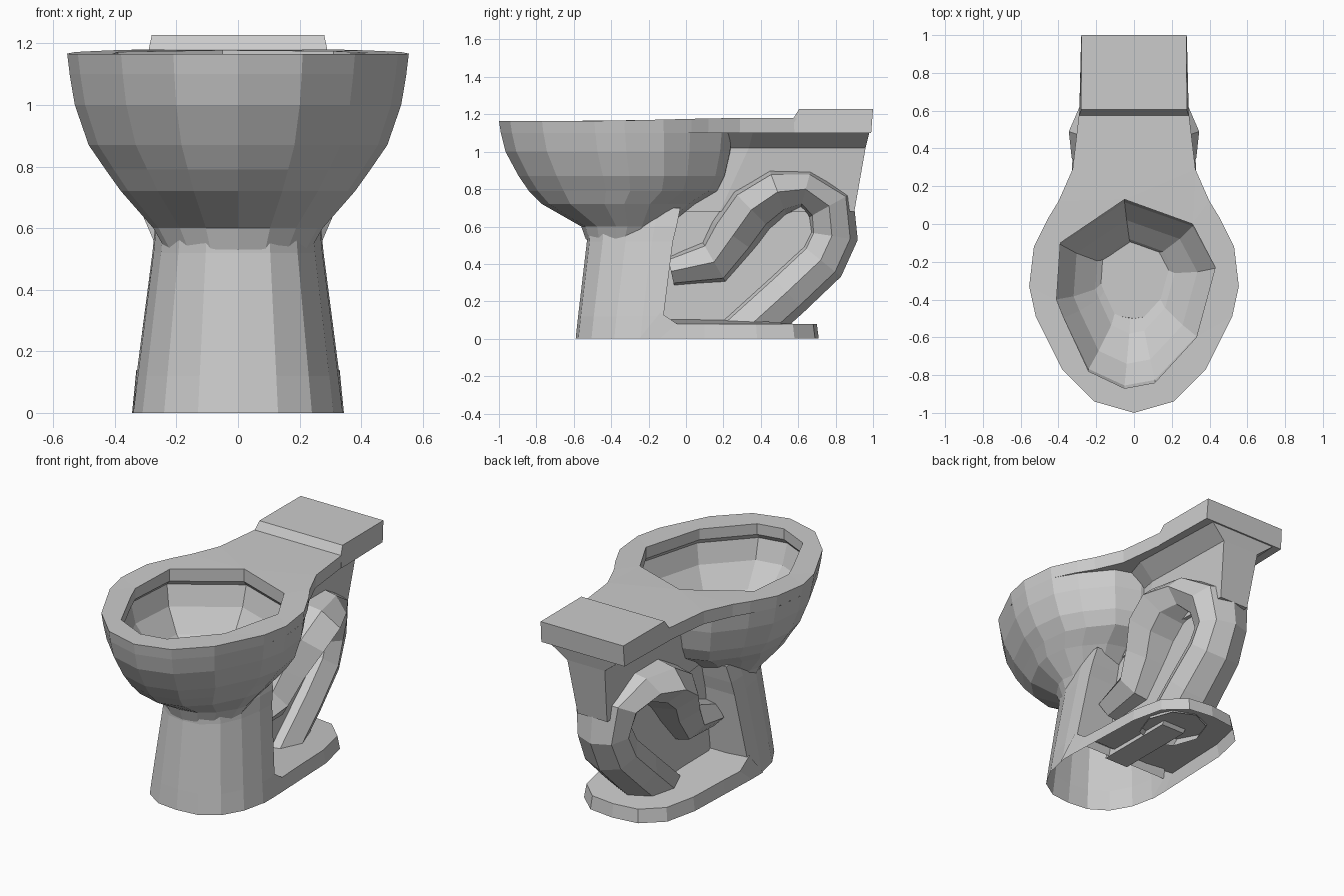
import bpy, bmesh, math
from mathutils import Vector

if "Cube" in bpy.data.objects:
    bpy.data.objects.remove(bpy.data.objects["Cube"])


def finish(name, bm, flip=False):
    bmesh.ops.recalc_face_normals(bm, faces=bm.faces)
    if flip:
        bmesh.ops.reverse_faces(bm, faces=bm.faces)
    me = bpy.data.meshes.new(name)
    bm.to_mesh(me)
    bm.free()
    ob = bpy.data.objects.new(name, me)
    bpy.context.collection.objects.link(ob)
    return ob


def loop(half):
    """Mirror a half outline (front to back) into a closed loop."""
    return half + [(-x, y) for x, y in reversed(half) if x > 1e-6]


def skin(bm, a, b, closed=True):
    n = len(a)
    for i in range(n if closed else n - 1):
        j = (i + 1) % n
        bm.faces.new((a[i], a[j], b[j], b[i]))


def loft(name, rings, first=False, last=False, flip=False):
    bm = bmesh.new()
    vs = [[bm.verts.new(p) for p in r] for r in rings]
    for a, b in zip(vs, vs[1:]):
        skin(bm, a, b)
    if first:
        bm.faces.new(vs[0])
    if last:
        bm.faces.new(vs[-1])
    return finish(name, bm, flip)


def fit(outline, z, hw, y0, y1):
    """Fit an outline to a half width and a y range at height z."""
    mx = max(p[0] for p in outline)
    lo, hi = min(p[1] for p in outline), max(p[1] for p in outline)
    return [Vector((x / mx * hw, y0 + (y - lo) / (hi - lo) * (y1 - y0), z))
            for x, y in outline]


# rim deck: flat top with the bowl opening, thin edge, underside at the rear
front = [(0.0, -1.0), (0.21, -0.94), (0.38, -0.77), (0.52, -0.49),
         (0.555, -0.33), (0.53, -0.12)]
deck = loop(front + [(0.455, 0.03), (0.40, 0.12), (0.325, 0.29), (0.29, 0.59)])
hole = [(-0.05, 0.13), (0.31, 0.0), (0.43, -0.23), (0.33, -0.6), (0.11, -0.84),
        (-0.05, -0.87), (-0.24, -0.78), (-0.37, -0.5), (-0.41, -0.4), (-0.39, -0.1)]


def deck_z(y):
    return 1.165 + 0.015 * min(1, max(0, (y + 0.4) / 0.6))


bm = bmesh.new()
top = [bm.verts.new((x, y, deck_z(y))) for x, y in deck]
low = [bm.verts.new((x * 0.985, y * 0.99, 1.1)) for x, y in deck]
inner = [bm.verts.new((x, y, deck_z(y))) for x, y in hole]
edges = [bm.edges.new((r[i], r[(i + 1) % len(r)]))
         for r in (top, inner) for i in range(len(r))]
bmesh.ops.triangle_fill(bm, edges=edges, use_beauty=True, normal=(0, 0, 1))
skin(bm, top, low)
bm.faces.new([v for v in low if v.co.y > 0.0] + [bm.verts.new((0, 0.2, 1.1))])
finish("rim_deck", bm)

# raised rear shelf with a sloped front edge
shelf = [(0.58, 1.1, 0.29), (0.575, 1.18, 0.29), (0.605, 1.228, 0.28),
         (1.0, 1.228, 0.278), (0.99, 1.1, 0.28)]
loft("rear_shelf", [[Vector((s * w, y, z)) for y, z, w in shelf] for s in (-1, 1)],
     True, True)

# outer bowl, turning in below the deck at the back
egg = loop(front + [(0.45, 0.02), (0.31, 0.19), (0.15, 0.245), (0.0, 0.25)])
loft("bowl_outside", [fit(egg, *r) for r in (
    (1.1, 0.547, -0.99, 0.25), (1.0, 0.53, -0.965, 0.24), (0.87, 0.485, -0.895, 0.21),
    (0.79, 0.43, -0.84, 0.17), (0.72, 0.38, -0.77, 0.05), (0.6, 0.275, -0.56, -0.1),
    (0.53, 0.235, -0.535, -0.15))], last=True)

# inner bowl, undercut below the rim, narrowing to the drain
rings = [[Vector((x, y, deck_z(y))) for x, y in hole]]
for z, sx, sy, cy in ((1.1, 1, 1, -0.37), (1.07, 1.07, 1.05, -0.37),
                      (0.95, 1.0, 0.97, -0.37), (0.82, 0.78, 0.76, -0.36),
                      (0.72, 0.5, 0.5, -0.33), (0.66, 0.28, 0.25, -0.25),
                      (0.5, 0.22, 0.2, -0.2)):
    rings.append([Vector((x * sx, cy + (y + 0.37) * sy, z)) for x, y in hole])
loft("bowl_inside", rings, last=True, flip=True)

# pedestal: D-shaped shell, open underneath
dee = loop([(0.0, -0.59), (0.13, -0.575), (0.24, -0.5), (0.31, -0.37),
            (0.34, -0.22), (0.345, -0.1)])
rings = [fit(dee, *r) for r in (
    (0.0, 0.345, -0.59, -0.13), (0.12, 0.33, -0.577, -0.12),
    (0.52, 0.278, -0.53, -0.07), (0.6, 0.27, -0.53, -0.05),
    (0.7, 0.25, -0.5, -0.03))]
for p in rings[0]:
    if p.y > -0.14:
        p.x, p.z = p.x * 0.965, 0.08
loft("pedestal", rings, last=True)

# base foot: low tray behind the pedestal, open underneath
foot = [(0.344, -0.25), (0.344, -0.14), (0.335, 0.1), (0.325, 0.38), (0.28, 0.58),
        (0.16, 0.69), (0.0, 0.71)]
foot = foot + [(-x, y) for x, y in reversed(foot[:-1])]
bm = bmesh.new()
r0 = [bm.verts.new((x, y, 0)) for x, y in foot]
r1 = [bm.verts.new((x * 0.96, max(y, -0.14) * 0.985 + (0.09 if -0.2 < y < 0 else 0),
                    0.14 if y < -0.2 else 0.08)) for x, y in foot]
skin(bm, r0, r1, closed=False)
bm.faces.new(r1)
finish("base_foot", bm)

# trapway: flattened tube rising from the bowl, turning over and falling to the foot
path = [(-0.08, 0.36, 0.09, 0.2), (0.15, 0.41, 0.14, 0.23), (0.25, 0.55, 0.15, 0.27),
        (0.35, 0.69, 0.155, 0.33), (0.49, 0.785, 0.14, 0.345), (0.64, 0.80, 0.115, 0.28),
        (0.765, 0.71, 0.145, 0.2), (0.78, 0.55, 0.14, 0.16), (0.72, 0.42, 0.14, 0.17),
        (0.54, 0.25, 0.14, 0.18), (0.33, 0.06, 0.14, 0.18)]
rings = []
for i, (y, z, r, hw) in enumerate(path):
    a, b = path[max(i - 1, 0)], path[min(i + 1, len(path) - 1)]
    t = Vector((0, b[0] - a[0], b[1] - a[1])).normalized()
    n = Vector((0, -t.z, t.y))
    rings.append([Vector((0, y, z)) + n * r * math.sin(k * math.pi / 4)
                  + Vector((hw * math.cos(k * math.pi / 4), 0, 0)) for k in range(8)])
# cut the lower end level with the foot
rings[-1] = [p + t * ((0.078 - p.z) / t.z) for p in rings[-1]]
loft("trapway", rings, True, False)

# web filling the middle of the trapway
web = [(-0.16, 0.078), (0.35, 0.078), (0.72, 0.5), (0.68, 0.75), (0.3, 0.85),
       (0.1, 0.8), (-0.1, 0.68)]
loft("trapway_web", [[Vector((s * 0.08, y, z)) for y, z in web] for s in (-1, 1)],
     True, True)

# neck: sloping underside that narrows to a column over the trapway
neck = loop([(0.8, -1), (1, -0.6), (0.9, 1)])
loft("shelf_neck", [fit(neck, *r) for r in (
    (1.1, 0.25, 0.2, 0.98), (1.02, 0.14, 0.18, 0.96), (0.68, 0.11, 0.0, 0.9))],
    last=True)
